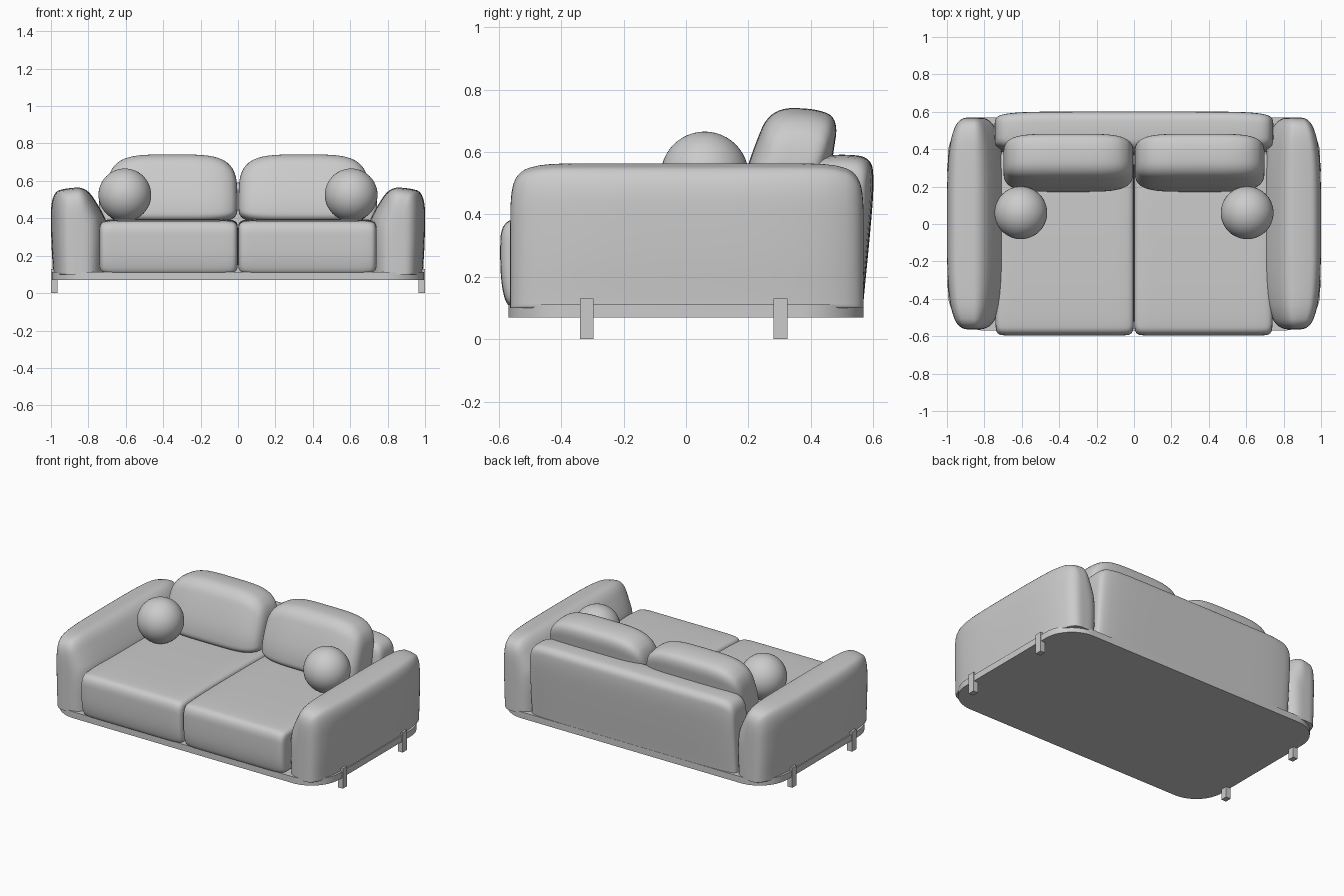
import bpy, bmesh, math
from mathutils import Vector

if "Cube" in bpy.data.objects:
    bpy.data.objects.remove(bpy.data.objects["Cube"])


def finish(name, bm, angle=40):
    bmesh.ops.recalc_face_normals(bm, faces=bm.faces)
    me = bpy.data.meshes.new(name)
    bm.to_mesh(me)
    bm.free()
    ob = bpy.data.objects.new(name, me)
    bpy.context.collection.objects.link(ob)
    bpy.ops.object.select_all(action='DESELECT')
    ob.select_set(True)
    bpy.context.view_layer.objects.active = ob
    bpy.ops.object.shade_smooth_by_angle(angle=math.radians(angle))
    return ob


def smooth_loop(pts, times=3):
    # corner cutting turns a coarse outline into a soft curve
    pts = [Vector(p) for p in pts]
    for _ in range(times):
        new = []
        for a, b in zip(pts, pts[1:] + pts[:1]):
            new += [a.lerp(b, 0.25), a.lerp(b, 0.75)]
        pts = new
    return pts


def padded(name, outline, centre, half, mid, nu, nz, place):
    # sweep a soft outline along one axis, closing it with rounded ends
    prof = smooth_loop(outline)
    cu, cz = centre
    pos = [i * 0.06 for i in range(1, 15)]
    pos += [1 - 0.1 * (j / 14) ** 3 for j in range(14, 0, -1)]
    stations = [-w for w in reversed(pos)] + [0] + pos
    bm = bmesh.new()
    rings = []
    for w in stations:
        su = (1 - abs(w) ** nu) ** (1 / nu)
        sz = (1 - abs(w) ** nz) ** (1 / nz)
        rings.append([bm.verts.new(place(cu + (p.x - cu) * su, mid + w * half,
                                         cz + (p.y - cz) * sz)) for p in prof])
    n = len(prof)
    for a, b in zip(rings, rings[1:]):
        for i in range(n):
            k = (i + 1) % n
            bm.faces.new((a[i], a[k], b[k], b[i]))
    bm.faces.new(rings[0])
    bm.faces.new(rings[-1])
    return finish(name, bm)


def box(name, lo, hi, corner=0):
    bm = bmesh.new()
    bmesh.ops.create_cube(bm, size=1)
    for v in bm.verts:
        v.co = [(l + h) / 2 + c * (h - l) for l, h, c in zip(lo, hi, v.co)]
    if corner:
        edges = [e for e in bm.edges
                 if abs(e.verts[0].co.z - e.verts[1].co.z) > 1e-4]
        bmesh.ops.bevel(bm, geom=edges, offset=corner, segments=14,
                        profile=0.5, affect='EDGES')
    return finish(name, bm, 30)


# base plate
box("base_plate", (-0.995, -0.57, 0.07), (0.995, 0.57, 0.112), 0.2)

# outlines: arm is (x, z), the rest are (y, z)
ARM = [(0.70, 0.10), (0.72, 0.10), (0.97, 0.10), (0.99, 0.10), (0.99, 0.13),
       (1.0, 0.30), (1.0, 0.54), (0.90, 0.564), (0.81, 0.564), (0.74, 0.46),
       (0.69, 0.36), (0.70, 0.13)]
BACK = [(0.37, 0.10), (0.39, 0.10), (0.55, 0.10), (0.568, 0.10), (0.57, 0.13),
        (0.59, 0.33), (0.604, 0.50), (0.595, 0.585), (0.50, 0.594),
        (0.41, 0.585), (0.39, 0.50), (0.37, 0.13)]
SEAT = [(-0.54, 0.105), (-0.575, 0.105), (-0.592, 0.17), (-0.597, 0.26),
        (-0.594, 0.375), (-0.52, 0.392), (-0.1, 0.397), (0.32, 0.392),
        (0.39, 0.37), (0.39, 0.105)]
PILLOW = [(0.17, 0.37), (0.175, 0.48), (0.215, 0.61), (0.27, 0.74),
          (0.41, 0.742), (0.49, 0.71), (0.47, 0.58), (0.44, 0.37)]

# back rest
padded("back_rest", BACK, (0.49, 0.10), 0.745, 0, 7, 14,
       lambda u, w, z: (w, u, z))

for side, s in (("left", -1), ("right", 1)):
    along_x = lambda u, w, z: (s * w, u, z)
    # arm
    padded(side + "_arm", ARM, (0.86, 0.10), 0.567, 0.003, 3.5, 11,
           lambda u, w, z: (s * u, w, z))
    # seat and back cushions
    padded(side + "_seat_cushion", SEAT, (-0.1, 0.25), 0.37, 0.371, 24, 12, along_x)
    padded(side + "_back_cushion", PILLOW, (0.33, 0.47), 0.348, 0.351, 4.5, 4, along_x)
    # ball cushion
    bm = bmesh.new()
    bmesh.ops.create_uvsphere(bm, u_segments=48, v_segments=24, radius=0.141)
    ball = finish(side + "_ball_cushion", bm)
    ball.location = (s * 0.605, 0.06, 0.525)
    # legs: outer strip clasping the base, inner strip below it
    for end, y in (("front", -0.318), ("rear", 0.303)):
        for part, x0, x1, top in (("outer", 0.985, 1.0, 0.13),
                                  ("inner", 0.965, 0.985, 0.072)):
            xs = sorted((s * x0, s * x1))
            box(f"{side}_{end}_leg_{part}", (xs[0], y - 0.022, 0),
                (xs[1], y + 0.022, top))
